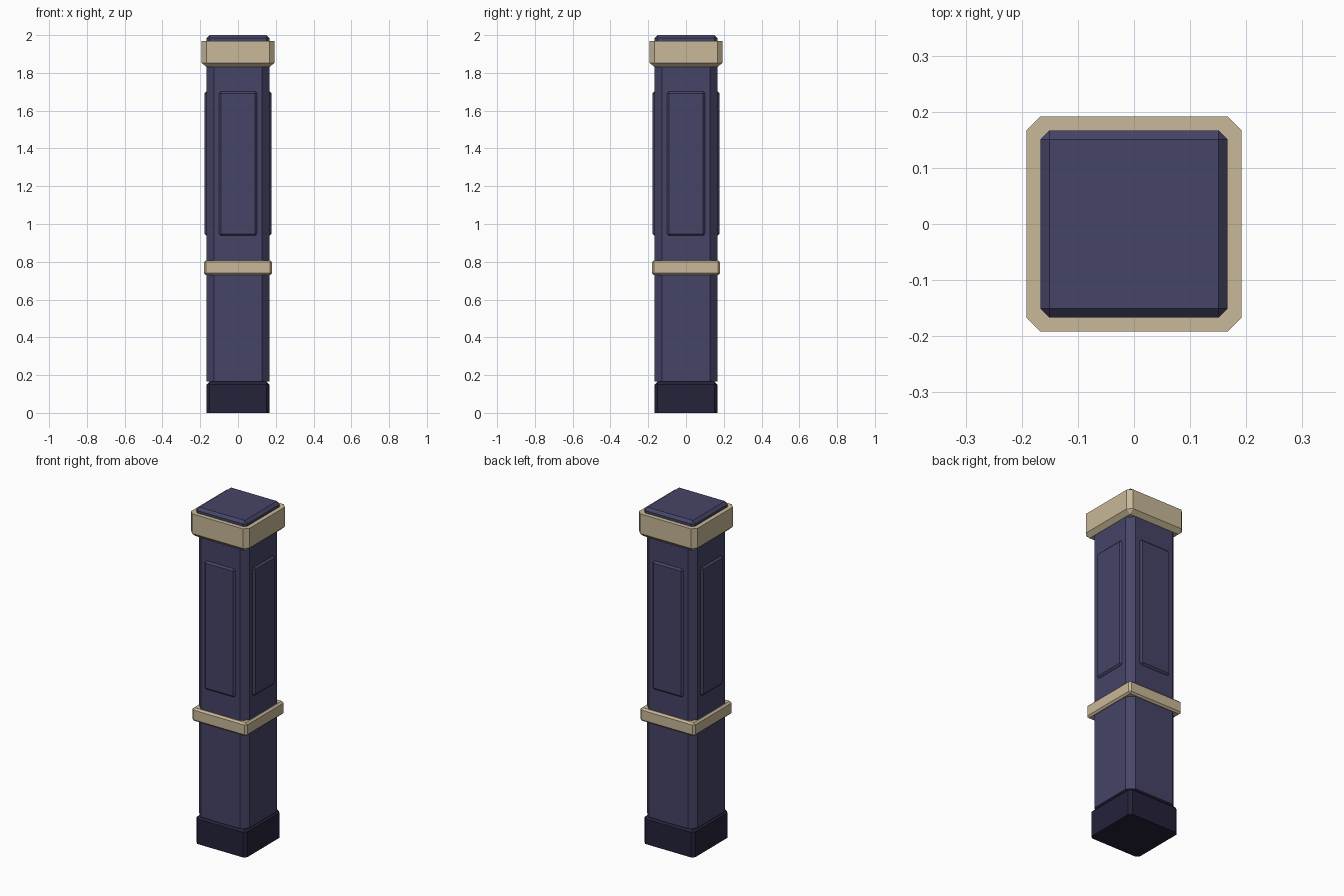
import bpy, bmesh, math
from mathutils import Matrix

if "Cube" in bpy.data.objects:
    bpy.data.objects.remove(bpy.data.objects["Cube"])


def material(name, rgb):
    m = bpy.data.materials.new(name)
    m.diffuse_color = (*rgb, 1)
    m.use_nodes = True
    m.node_tree.nodes["Principled BSDF"].inputs["Base Color"].default_value = m.diffuse_color
    return m


NAVY = material("dusky navy", (0.061, 0.058, 0.136))
DARK = material("dark navy", (0.018, 0.016, 0.042))
TAN = material("pale tan", (0.578, 0.479, 0.314))


def chamfered(name, mat, rings, matrix=Matrix()):
    """Stack of corner-cut rectangles: (z, half x, half y, corner cut)."""
    bm = bmesh.new()
    loops = []
    for z, a, b, c in rings:
        pts = [(a - c, -b), (a, c - b), (a, b - c), (a - c, b),
               (c - a, b), (-a, b - c), (-a, c - b), (c - a, -b)]
        loops.append([bm.verts.new((x, y, z)) for x, y in pts])
    for lo, hi in zip(loops, loops[1:]):
        for i in range(8):
            j = (i + 1) % 8
            bm.faces.new((lo[i], lo[j], hi[j], hi[i]))
    bm.faces.new(loops[0][::-1])
    bm.faces.new(loops[-1])
    bmesh.ops.remove_doubles(bm, verts=bm.verts, dist=1e-5)
    bmesh.ops.recalc_face_normals(bm, faces=bm.faces)
    bm.transform(matrix)
    me = bpy.data.meshes.new(name)
    bm.to_mesh(me)
    bm.free()
    me.materials.append(mat)
    ob = bpy.data.objects.new(name, me)
    bpy.context.collection.objects.link(ob)
    return ob


def square(*rings):
    return [(z, h, h, c) for z, h, c in rings]


# Plinth and shaft
chamfered("base", DARK, square((0, .167, .016), (.149, .167, .016), (.165, .151, 0)))
chamfered("shaft", NAVY, square((.165, .166, .038), (1.9, .166, .038)))

# Trim band around the middle
chamfered("middle_band", TAN, square((.73, .17, 0), (.74, .18, .01),
                                     (.798, .18, .01), (.808, .17, 0)))

# Collar and cap
chamfered("collar", TAN, square((1.83, .167, 0), (1.853, .192, .025), (1.97, .192, .025)))
chamfered("cap", NAVY, square((1.9, .167, .016), (1.984, .167, .016), (2.0, .151, 0)))

# Raised panel on each side
for i, side in enumerate(("front", "right", "back", "left")):
    place = (Matrix.Rotation(i * math.pi / 2, 4, 'Z')
             @ Matrix.Translation((0, 0, 1.32))
             @ Matrix.Rotation(math.pi / 2, 4, 'X'))
    chamfered(side + "_panel", NAVY,
              [(.15, .1, .382, .01), (.167, .1, .382, .01), (.177, .09, .372, 0)], place)
